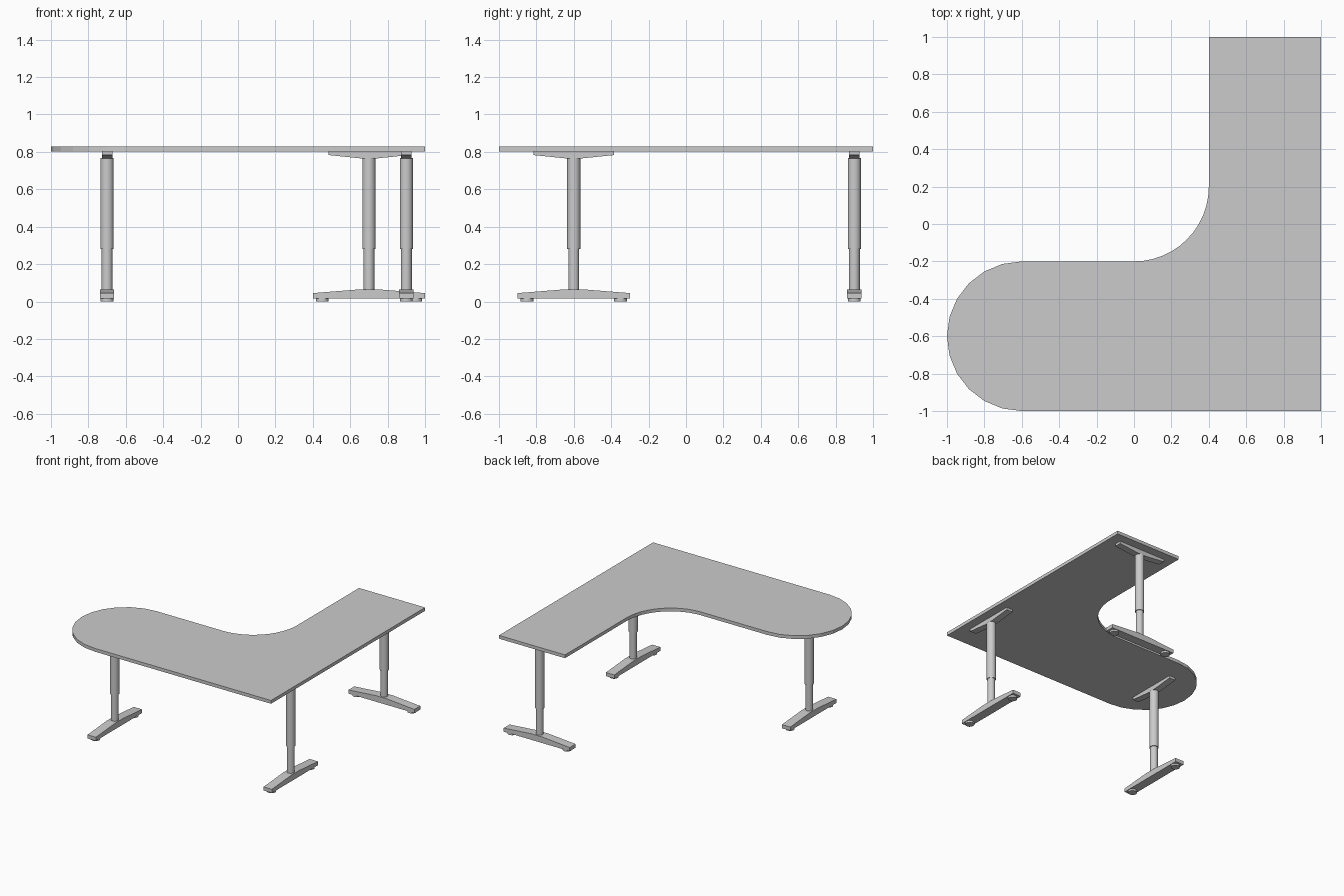
import bpy, bmesh, math
from mathutils import Matrix, Vector

if "Cube" in bpy.data.objects:
    bpy.data.objects.remove(bpy.data.objects["Cube"])

grey = bpy.data.materials.new("light_grey")
grey.use_nodes = True
colour = (0.6, 0.6, 0.6, 1)
grey.diffuse_color = colour
grey.node_tree.nodes["Principled BSDF"].inputs["Base Color"].default_value = colour


def finish(name, bm, matrix=Matrix(), smooth=False):
    bmesh.ops.recalc_face_normals(bm, faces=bm.faces)
    mesh = bpy.data.meshes.new(name)
    bm.to_mesh(mesh)
    bm.free()
    mesh.materials.append(grey)
    obj = bpy.data.objects.new(name, mesh)
    bpy.context.collection.objects.link(obj)
    obj.matrix_world = matrix
    if smooth:
        bpy.ops.object.select_all(action='DESELECT')
        obj.select_set(True)
        bpy.context.view_layer.objects.active = obj
        bpy.ops.object.shade_smooth_by_angle(angle=math.radians(40))
    return obj


def prism(name, points, offset, matrix=Matrix()):
    """Extrude a closed outline of 3D points along an offset."""
    bm = bmesh.new()
    face = bm.faces.new([bm.verts.new(p) for p in points])
    new = bmesh.ops.extrude_face_region(bm, geom=[face])["geom"]
    verts = [g for g in new if isinstance(g, bmesh.types.BMVert)]
    bmesh.ops.translate(bm, verts=verts, vec=Vector(offset))
    return finish(name, bm, matrix)


def cylinder(name, radius, z0, z1, matrix, y=0, sides=24):
    bm = bmesh.new()
    bmesh.ops.create_cone(bm, cap_ends=True, segments=sides, radius1=radius, radius2=radius,
                          depth=z1 - z0, matrix=Matrix.Translation((0, y, (z0 + z1) / 2)))
    return finish(name, bm, matrix, smooth=True)


def arc(cx, cy, r, start, end, steps):
    angles = [math.radians(start + (end - start) * i / steps) for i in range(steps + 1)]
    return [(cx + r * math.cos(a), cy + r * math.sin(a)) for a in angles]


# Corner worktop with a rounded end and a concave inner corner
outline = [(1, -1), (1, 1), (0.4, 1)]
outline += arc(0, 0.2, 0.4, 0, -90, 12)
outline += arc(-0.6, -0.6, 0.4, 90, 270, 12)
prism("worktop", [(x, y, 0.803) for x, y in outline], (0, 0, 0.027))

# Side profiles (y, z) of the foot and the bracket under the worktop
foot_profile = [(-0.3, 0.015), (0.3, 0.015), (0.3, 0.045), (0.05, 0.065),
                (-0.05, 0.065), (-0.3, 0.045)]
bracket_profile = [(-0.215, 0.803), (0.215, 0.803), (0.215, 0.783), (0.04, 0.765),
                   (-0.04, 0.765), (-0.215, 0.783)]


def leg(label, x, y, turn=0):
    m = Matrix.Translation((x, y, 0)) @ Matrix.Rotation(math.radians(turn), 4, 'Z')
    for part, profile, half in (("foot", foot_profile, 0.038), ("bracket", bracket_profile, 0.028)):
        prism(f"{label}_{part}", [(-half, py, pz) for py, pz in profile], (2 * half, 0, 0), m)
    cylinder(f"{label}_lower_column", 0.029, 0.06, 0.285, m)
    cylinder(f"{label}_upper_column", 0.035, 0.28, 0.768, m)
    for end, py in (("front", -0.25), ("back", 0.25)):
        cylinder(f"{label}_{end}_glide", 0.034, 0, 0.016, m, y=py)


leg("right_leg", -0.7, -0.6)
leg("corner_leg", 0.9, -0.6)
leg("back_leg", 0.7, 0.9, turn=90)
